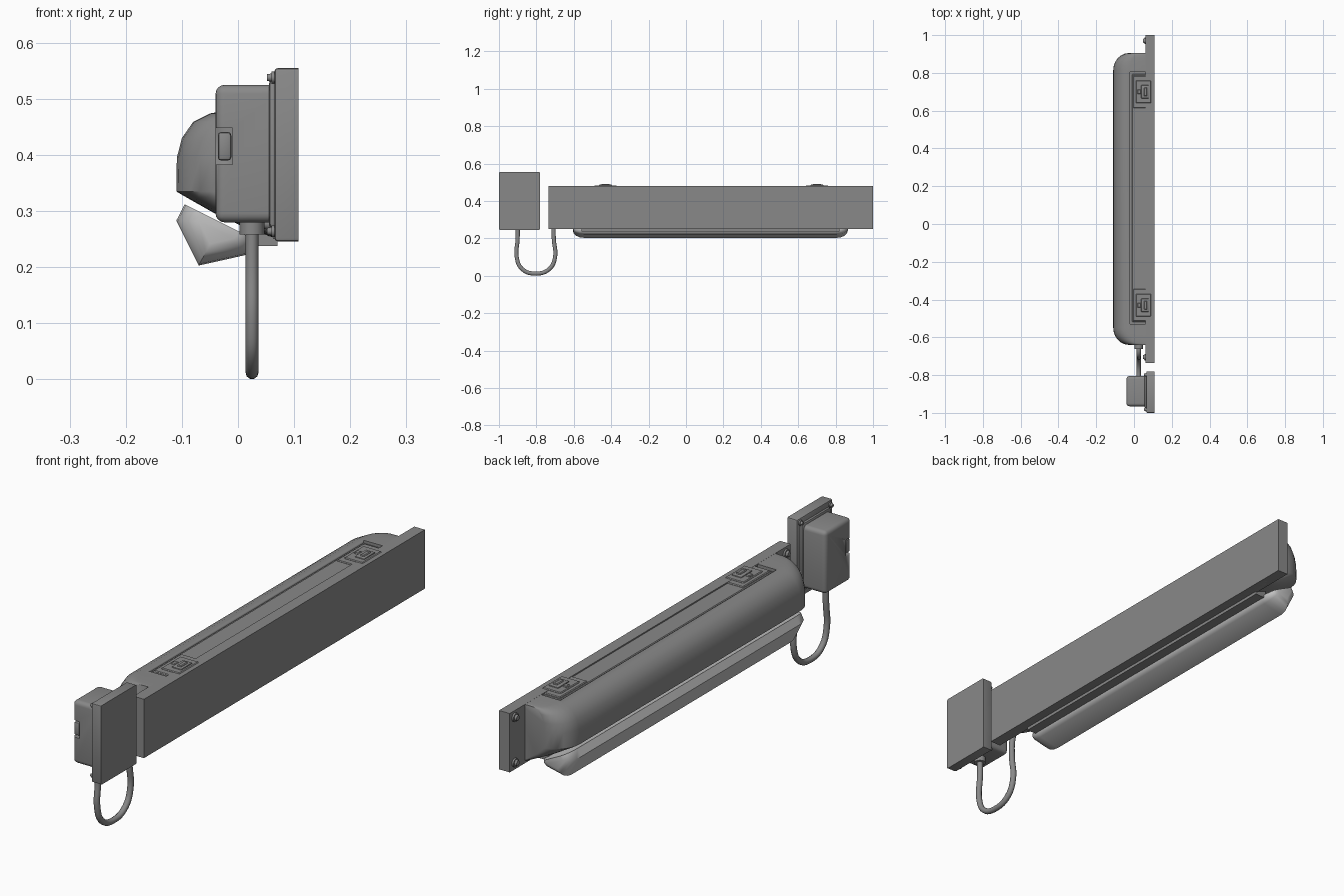
import bpy, bmesh, math
from mathutils import Vector

if "Cube" in bpy.data.objects:
    bpy.data.objects.remove(bpy.data.objects["Cube"])


def material(name, value):
    m = bpy.data.materials.new(name)
    m.use_nodes = True
    colour = (value, value, value, 1)
    m.diffuse_color = colour
    m.node_tree.nodes["Principled BSDF"].inputs["Base Color"].default_value = colour
    return m


GREY = material("grey casing", 0.25)
PALE = material("pale lens", 0.55)


def finish(name, bm, mat=GREY, angle=35):
    bmesh.ops.recalc_face_normals(bm, faces=bm.faces)
    mesh = bpy.data.meshes.new(name)
    bm.to_mesh(mesh)
    bm.free()
    ob = bpy.data.objects.new(name, mesh)
    bpy.context.collection.objects.link(ob)
    mesh.materials.append(mat)
    bpy.ops.object.select_all(action="DESELECT")
    bpy.context.view_layer.objects.active = ob
    ob.select_set(True)
    bpy.ops.object.shade_smooth_by_angle(angle=math.radians(angle))
    return ob


def box(name, x, y, z, bevel=0, segments=2, keep=None):
    """Box from ranges; keep filters which edges get rounded."""
    bm = bmesh.new()
    bmesh.ops.create_cube(bm, size=1)
    for v in bm.verts:
        v.co = Vector([r[0] if c < 0 else r[1] for c, r in zip(v.co, (x, y, z))])
    if bevel:
        edges = [e for e in bm.edges if keep is None or keep(e)]
        bmesh.ops.bevel(bm, geom=edges, offset=bevel, segments=segments,
                        profile=0.5, affect="EDGES")
    return finish(name, bm)


def cylinder(name, centre, axis, radius, length, sides=16, tip=1.0):
    bm = bmesh.new()
    bmesh.ops.create_cone(bm, cap_ends=True, segments=sides, radius1=radius,
                          radius2=radius * tip, depth=length)
    turn = Vector((0, 0, 1)).rotation_difference(Vector(axis))
    for v in bm.verts:
        v.co = turn @ v.co + Vector(centre)
    return finish(name, bm)


def loft(name, rings, mat=GREY, angle=35):
    bm = bmesh.new()
    loops = [[bm.verts.new(p) for p in ring] for ring in rings]
    for a, b in zip(loops, loops[1:]):
        for i in range(len(a)):
            j = (i + 1) % len(a)
            bm.faces.new((a[i], a[j], b[j], b[i]))
    bm.faces.new(loops[0])
    bm.faces.new(loops[-1])
    return finish(name, bm, mat, angle)


def cut(ob, x, y, z):
    cutter = box(ob.name + "_cutter", x, y, z)
    cutter.hide_render = True
    cutter.hide_set(True)
    mod = ob.modifiers.new("recess", "BOOLEAN")
    mod.operation = "DIFFERENCE"
    mod.object = cutter
    mod.solver = "EXACT"
    bpy.context.view_layer.objects.active = ob
    bpy.ops.object.modifier_apply(modifier=mod.name)
    bpy.data.objects.remove(cutter)


def end_steps(start, end, radius, n=6):
    """Positions along y, with how far (0 to 1) the rounding pulls in."""
    half = []
    for i in range(n + 1):
        a = math.pi / 2 * i / n
        half.append((radius * (1 - math.cos(a)), 1 - math.sin(a)))
    return ([(start + d, k) for d, k in half]
            + [(end - d, k) for d, k in reversed(half)])


# Main lamp housing: one cross-section swept along y with rounded ends
profile = [(0.1, 0.48), (-0.02, 0.479), (-0.05, 0.474), (-0.08, 0.459),
           (-0.1, 0.43), (-0.109, 0.395), (-0.11, 0.335), (-0.093, 0.325),
           (-0.04, 0.295), (0.01, 0.272), (0.07, 0.25), (0.1, 0.25)]
rings = []
for y, k in end_steps(-0.64, 0.905, 0.09):
    s = 1 - 0.4 * k
    rings.append([(0.1 - (0.1 - x) * s, y, z) for x, z in profile])
housing = loft("lamp_housing", rings)
cut(housing, (-0.02, 0.096), (-0.53, 0.805), (0.468, 0.5))

# Top panel sitting in its groove
box("top_panel", (-0.011, 0.096), (-0.518, 0.793), (0.46, 0.475), 0.003, 1)

# Wall plate of the lamp
box("lamp_wall_plate", (0.062, 0.108), (-0.735, 1.0), (0.25, 0.48))

# Latches on the top panel
for n, y in enumerate((-0.43, 0.7)):
    tag = "latch_%d_" % n
    box(tag + "base", (-0.005, 0.096), (y - 0.085, y + 0.085), (0.47, 0.479), 0.003, 1)
    box(tag + "plate", (0.01, 0.09), (y - 0.06, y + 0.06), (0.47, 0.483), 0.003, 1)
    box(tag + "tab", (0.038, 0.08), (y - 0.035, y + 0.035), (0.475, 0.487), 0.004, 2)
    box(tag + "lip", (0.052, 0.07), (y - 0.022, y + 0.022), (0.48, 0.491), 0.003, 1)
    box(tag + "hook", (0.018, 0.038), (y - 0.012, y + 0.012), (0.475, 0.487), 0.003, 1)

# Lens under the housing, tapering at both ends
section = [(-0.095, 0.312), (-0.11, 0.283), (-0.07, 0.203),
           (0.015, 0.222), (0.03, 0.235), (0.03, 0.249)]
rings = []
for y, k in end_steps(-0.605, 0.865, 0.06, 4):
    s = 1 - 0.5 * k
    rings.append([(-0.03 + (x + 0.03) * s, y, 0.28 + (z - 0.28) * s)
                  for x, z in section])
loft("lens", rings, PALE, 50)
box("lens_hinge", (0.022, 0.07), (-0.56, 0.82), (0.238, 0.268))

# Junction box: plate, rounded case and corner window
box("junction_plate", (0.065, 0.108), (-1.0, -0.78), (0.246, 0.555), 0.006, 2,
    lambda e: min(v.co.x for v in e.verts) < 0.1)
case = box("junction_case", (-0.04, 0.07), (-0.965, -0.805), (0.28, 0.525), 0.016, 4,
           lambda e: min(v.co.x for v in e.verts) < 0)
cut(case, (-0.06, -0.01), (-0.98, -0.93), (0.383, 0.448))
box("junction_window", (-0.036, -0.012), (-0.963, -0.925), (0.39, 0.441), 0.006, 2)
box("junction_collar", (0.055, 0.07), (-0.975, -0.795), (0.27, 0.535), 0.008, 2)


# Screws and their bosses
def screw(name, x, y, z, radius):
    cylinder(name + "_washer", (x - 0.003, y, z), (1, 0, 0), radius * 1.3, 0.008)
    cylinder(name + "_head", (x - 0.009, y, z), (-1, 0, 0), radius, 0.012, 12, 0.75)


for i, y in enumerate((-0.705, 0.97)):
    for j, z in enumerate((0.278, 0.455)):
        screw("lamp_screw_%d%d" % (i, j), 0.062, y, z, 0.013)
for i, y in enumerate((-0.982, -0.798)):
    for j, z in enumerate((0.264, 0.538)):
        screw("junction_screw_%d%d" % (i, j), 0.067, y, z, 0.008)

# Cable glands
cylinder("junction_gland", (0.025, -0.9, 0.271), (0, 0, 1), 0.022, 0.026)
cylinder("lamp_gland", (0.025, -0.648, 0.32), (0, 1, 0), 0.022, 0.03)

# Hanging cable loop
path = [(-0.9, 0.28), (-0.9, 0.2), (-0.905, 0.1), (-0.877, 0.037), (-0.805, 0.012),
        (-0.73, 0.037), (-0.7, 0.1), (-0.707, 0.2), (-0.703, 0.28), (-0.685, 0.315),
        (-0.64, 0.32)]
curve = bpy.data.curves.new("cable", "CURVE")
curve.dimensions = "3D"
curve.bevel_depth = 0.0115
curve.bevel_resolution = 3
curve.resolution_u = 6
curve.use_fill_caps = True
spline = curve.splines.new("BEZIER")
spline.bezier_points.add(len(path) - 1)
for p, (y, z) in zip(spline.bezier_points, path):
    p.co = (0.025, y, z)
    p.handle_left_type = p.handle_right_type = "AUTO"
curve.materials.append(GREY)
bpy.context.collection.objects.link(bpy.data.objects.new("cable", curve))
